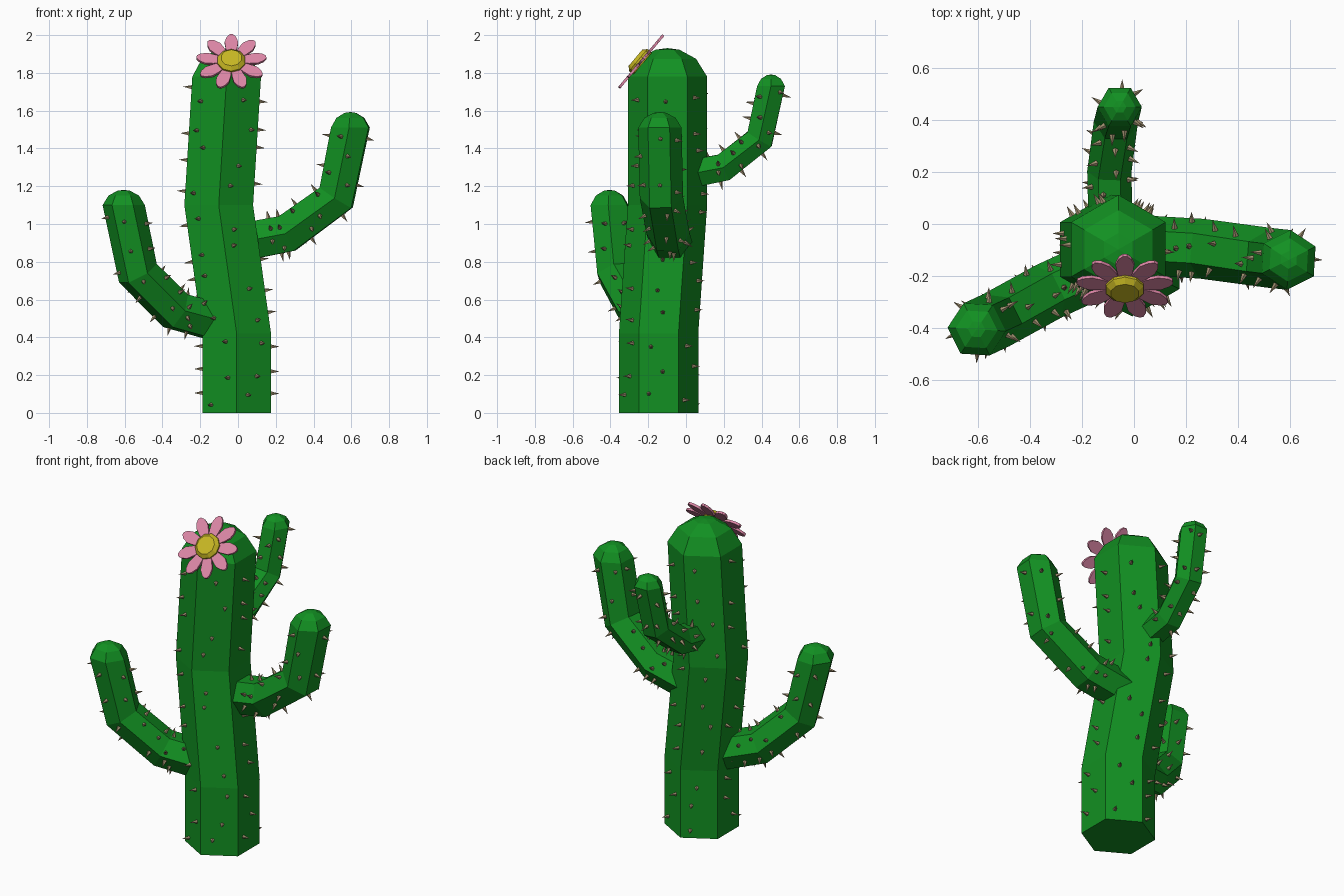
import bpy, bmesh, math, random
from mathutils import Vector, Matrix

if "Cube" in bpy.data.objects:
    bpy.data.objects.remove(bpy.data.objects["Cube"])

random.seed(4)
Z = Vector((0, 0, 1))


def material(name, rgb):
    m = bpy.data.materials.new(name)
    m.diffuse_color = (*rgb, 1)
    m.use_nodes = True
    m.node_tree.nodes["Principled BSDF"].inputs["Base Color"].default_value = m.diffuse_color
    return m


GREEN = material("green", (0.006, 0.28, 0.016))
TAN = material("tan", (0.35, 0.28, 0.16))
PINK = material("pink", (0.72, 0.24, 0.38))
YELLOW = material("yellow", (0.58, 0.48, 0.017))


def make_object(name, bm, mat):
    bmesh.ops.recalc_face_normals(bm, faces=bm.faces)
    me = bpy.data.meshes.new(name)
    bm.to_mesh(me)
    bm.free()
    me.materials.append(mat)
    ob = bpy.data.objects.new(name, me)
    bpy.context.collection.objects.link(ob)
    return ob


def hex_ring(c, t, side, r):
    u = (side - t * side.dot(t)).normalized()
    v = t.cross(u)
    return [c + r * (math.cos(a) * u + math.sin(a) * v)
            for a in (k * math.pi / 3 for k in range(6))]


def spiny_stem(name, path, r, side, level=False):
    """Six-sided stem along a path, with a domed tip and spines on its faces."""
    pts = [Vector(p) for p in path]
    side = Vector(side).normalized()
    rings = []
    for i, p in enumerate(pts):
        if level or i == len(pts) - 1:
            t = Z
        elif i == 0:
            t = (pts[1] - p).normalized()
        else:
            t = ((p - pts[i - 1]).normalized() + (pts[i + 1] - p).normalized()).normalized()
        rings.append(hex_ring(p, t, side, r))
    body = list(rings)
    # domed tip
    for h, s in ((0.45, 0.72), (0.68, 0.3)):
        rings.append(hex_ring(pts[-1] + Z * r * h, Z, side, r * s))
    bm = bmesh.new()
    vs = [[bm.verts.new(p) for p in ring] for ring in rings]
    for a, b in zip(vs, vs[1:]):
        for k in range(6):
            bm.faces.new((a[k], a[(k + 1) % 6], b[(k + 1) % 6], b[k]))
    bm.faces.new(vs[0][::-1])
    apex = bm.verts.new(pts[-1] + Z * r * 0.72)
    for k in range(6):
        bm.faces.new((vs[-1][k], vs[-1][(k + 1) % 6], apex))
    make_object(name, bm, GREEN)

    # spines scattered evenly along each face
    sp = bmesh.new()
    for i, (a, b) in enumerate(zip(body, body[1:])):
        n = max(1, round((pts[i + 1] - pts[i]).length / 0.16))
        for k in range(6):
            j = (k + 1) % 6
            for q in range(n):
                f = (q + random.uniform(0.2, 0.8)) / n
                if i == 0 and not level:
                    f = 0.6 + 0.4 * f
                w = random.uniform(0.2, 0.8)
                p = a[k].lerp(a[j], w).lerp(b[k].lerp(b[j], w), f)
                nrm = (a[j] - a[k]).cross(b[k] - a[k]).normalized()
                rot = nrm.to_track_quat('Z', 'Y').to_matrix().to_4x4()
                bmesh.ops.create_cone(sp, cap_ends=True, segments=5, radius1=0.013,
                                      radius2=0, depth=0.05,
                                      matrix=Matrix.Translation(p + nrm * 0.02) @ rot)
    make_object(name + "_spines", sp, TAN)


# trunk and three arms
spiny_stem("trunk", [(-0.007, -0.145, 0), (-0.007, -0.145, 0.42),
                     (-0.102, -0.098, 1.1), (-0.06, -0.098, 1.78)],
           0.21, (0, 1, 0), level=True)
spiny_stem("right_arm", [(0, -0.08, 0.9), (0.26, -0.095, 0.95),
                         (0.52, -0.13, 1.14), (0.595, -0.138, 1.51)], 0.115, (0.06, 1, 0))
spiny_stem("left_arm", [(-0.07, -0.14, 0.47), (-0.33, -0.26, 0.54),
                        (-0.53, -0.37, 0.74), (-0.605, -0.405, 1.1)], 0.112, (0.45, -0.9, 0))
spiny_stem("back_arm", [(-0.09, 0, 1.26), (-0.095, 0.2, 1.3),
                        (-0.07, 0.39, 1.45), (-0.055, 0.45, 1.73)], 0.085, (1, 0, 0))

# flower, tilted up and forward: local y points up its face, local z is its normal
tilt = Matrix.Translation((-0.035, -0.24, 1.857)) @ Matrix.Rotation(math.radians(50), 4, 'X')

# petals
outline = [(0.04, 0.016), (0.09, 0.03), (0.135, 0.036), (0.17, 0.024), (0.187, 0.008)]
outline += [(r, -w) for r, w in reversed(outline)]
bm = bmesh.new()
for i in range(9):
    turn = tilt @ Matrix.Rotation(math.radians(90 + 40 * i), 4, 'Z')
    lo, hi = [[bm.verts.new(turn @ Vector((x, y, z))) for x, y in outline]
              for z in (-0.007, 0.007)]
    bm.faces.new(lo[::-1])
    bm.faces.new(hi)
    for k in range(len(lo)):
        j = (k + 1) % len(lo)
        bm.faces.new((lo[k], lo[j], hi[j], hi[k]))
make_object("flower_petals", bm, PINK)

# flower centre: low disc with a chamfered front
bm = bmesh.new()
for r1, r2, z, d in ((0.076, 0.076, 0.002, 0.03), (0.076, 0.056, 0.0265, 0.019)):
    bmesh.ops.create_cone(bm, cap_ends=True, segments=10, radius1=r1, radius2=r2, depth=d,
                          matrix=tilt @ Matrix.Translation((0, 0, z)))
make_object("flower_centre", bm, YELLOW)
